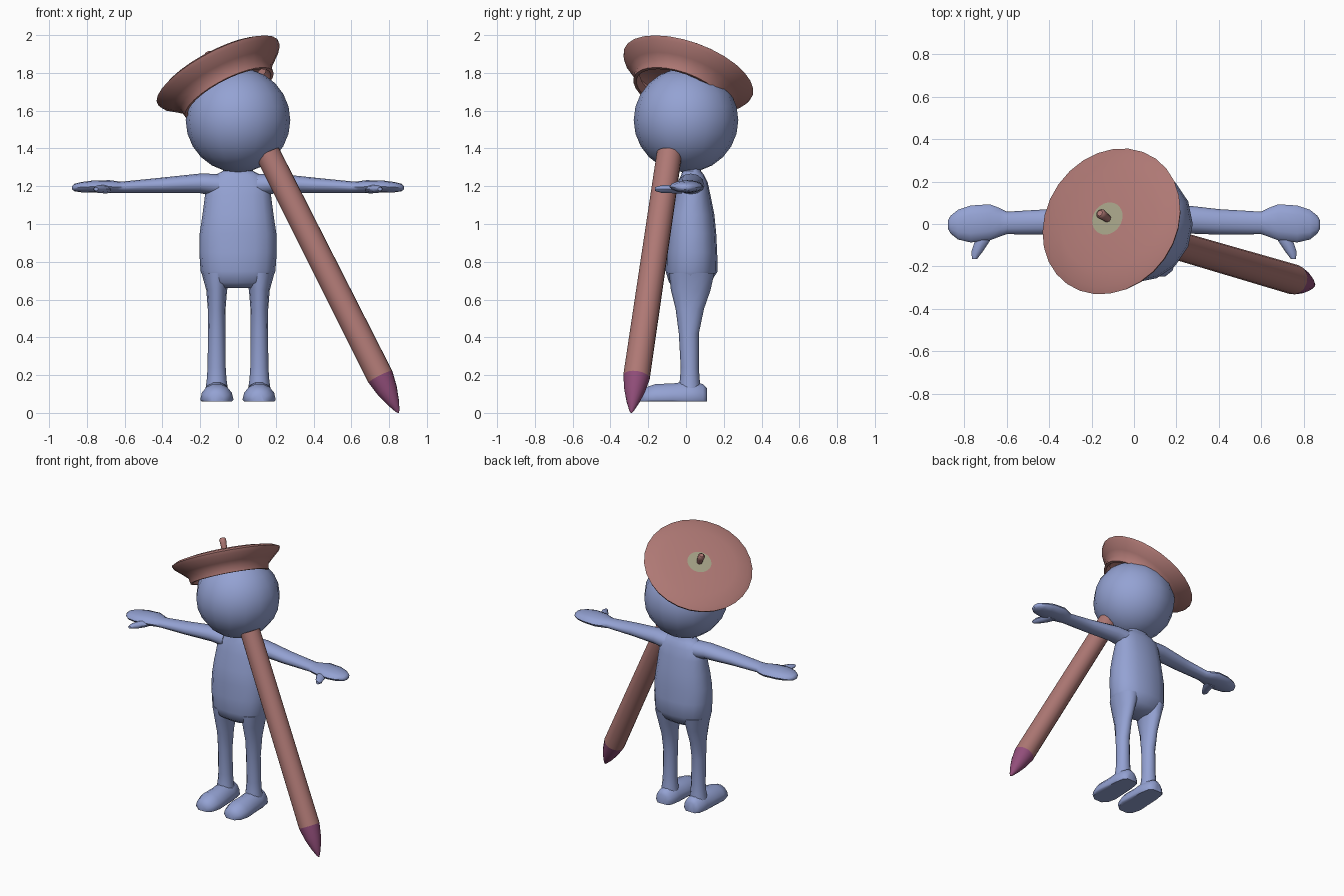
import bpy, bmesh, math
from mathutils import Vector, Matrix

if "Cube" in bpy.data.objects:
    bpy.data.objects.remove(bpy.data.objects["Cube"])


def material(name, rgb):
    m = bpy.data.materials.new(name)
    lin = [((c / 255 + 0.055) / 1.055) ** 2.4 for c in rgb]
    m.diffuse_color = (*lin, 1)
    m.use_nodes = True
    m.node_tree.nodes["Principled BSDF"].inputs["Base Color"].default_value = m.diffuse_color
    return m


BLUE = material("soft blue", (148, 162, 211))
ROSE = material("dusty rose", (174, 120, 116))
KHAKI = material("khaki", (163, 160, 133))
PLUM = material("plum", (146, 78, 122))


def finish(name, bm, mats, angle=50):
    bmesh.ops.recalc_face_normals(bm, faces=bm.faces)
    me = bpy.data.meshes.new(name)
    bm.to_mesh(me)
    bm.free()
    for m in mats:
        me.materials.append(m)
    ob = bpy.data.objects.new(name, me)
    bpy.context.collection.objects.link(ob)
    bpy.ops.object.select_all(action='DESELECT')
    ob.select_set(True)
    bpy.context.view_layer.objects.active = ob
    bpy.ops.object.shade_smooth_by_angle(angle=math.radians(angle))
    return ob


def loft(rings, axis='Z', n=16, caps=(True, True), power=1.0, floor=None):
    """Skin ellipses: each ring is (centre, radius_a, radius_b) across the axis."""
    bm = bmesh.new()
    loops = []
    for c, ra, rb in rings:
        loop = []
        for i in range(n):
            t = 2 * math.pi * i / n
            a = ra * math.copysign(abs(math.cos(t)) ** power, math.cos(t))
            b = rb * math.copysign(abs(math.sin(t)) ** power, math.sin(t))
            off = {'Z': (a, b, 0), 'X': (0, a, b), 'Y': (a, 0, b)}[axis]
            p = Vector(c) + Vector(off)
            if floor is not None:
                p.z = max(p.z, floor)
            loop.append(bm.verts.new(p))
        loops.append(loop)
    for l0, l1 in zip(loops, loops[1:]):
        for i in range(n):
            j = (i + 1) % n
            bm.faces.new((l0[i], l0[j], l1[j], l1[i]))
    for use, loop in zip(caps, (loops[0], loops[-1])):
        if use:
            bm.faces.new(loop)
    return bm


def mirrored(name, make):
    for side, s in (("right", 1), ("left", -1)):
        bm = make()
        bm.transform(Matrix.Diagonal((s, 1, 1, 1)))
        finish(f"{side}_{name}", bm, [BLUE])


def place(bm, origin, direction):
    q = Vector(direction).to_track_quat('Z', 'Y')
    bm.transform(Matrix.Translation(origin) @ q.to_matrix().to_4x4())


# head
bm = bmesh.new()
bmesh.ops.create_uvsphere(bm, u_segments=16, v_segments=12, radius=0.277)
bm.transform(Matrix.Translation((0, 0, 1.55)))
finish("head", bm, [BLUE])

# torso with neck: z, centre y, half width, half depth
torso = [(0.66, 0.02, 0.10, 0.07), (0.69, 0.02, 0.175, 0.11), (0.75, 0.03, 0.198, 0.138),
         (0.85, 0.03, 0.205, 0.135), (0.95, 0.03, 0.203, 0.13), (1.05, 0.03, 0.188, 0.12),
         (1.15, 0.035, 0.175, 0.095), (1.22, 0.035, 0.165, 0.08), (1.26, 0.035, 0.12, 0.06),
         (1.28, 0.03, 0.08, 0.05), (1.34, 0.02, 0.08, 0.05)]
finish("torso", loft([((0, y, z), a, b) for z, y, a, b in torso], power=0.85), [BLUE])

# legs: z, centre y, half width, half depth
leg = [(0.12, 0.02, 0.06, 0.06), (0.18, 0.02, 0.052, 0.052), (0.24, 0.02, 0.048, 0.048),
       (0.42, 0.015, 0.046, 0.053), (0.55, 0.02, 0.047, 0.075), (0.65, 0.025, 0.055, 0.105),
       (0.74, 0.03, 0.08, 0.12)]
mirrored("leg", lambda: loft([((0.113, y, z), a, b) for z, y, a, b in leg], n=12))

# feet: y, half width, half height, flattened on the sole
foot = [(0.112, 0.04, 0.06), (0.09, 0.065, 0.085), (0.02, 0.078, 0.10), (-0.07, 0.082, 0.088),
        (-0.16, 0.088, 0.085), (-0.22, 0.07, 0.065), (-0.248, 0.035, 0.035)]
mirrored("foot", lambda: loft([((0.112, y, 0.07), a, b) for y, a, b in foot],
                              axis='Y', n=14, floor=0.06))

# arms with flat hands: x, centre y, z, half depth, half height
arm = [(0.10, 0.03, 1.205, 0.07, 0.06), (0.20, 0.025, 1.215, 0.068, 0.052),
       (0.40, 0.01, 1.205, 0.06, 0.041), (0.60, 0.005, 1.195, 0.053, 0.031),
       (0.635, 0.008, 1.195, 0.068, 0.031), (0.68, 0.008, 1.198, 0.085, 0.034),
       (0.77, 0.0, 1.198, 0.087, 0.032), (0.83, -0.003, 1.195, 0.07, 0.027),
       (0.865, -0.003, 1.193, 0.042, 0.02), (0.878, -0.003, 1.192, 0.018, 0.01)]
mirrored("arm", lambda: loft([((x, y, z), a, b) for x, y, z, a, b in arm], axis='X', n=12))

# thumbs
thumb = [(-0.02, 0.70, 0.045, 0.024), (-0.08, 0.715, 0.035, 0.022),
         (-0.13, 0.74, 0.027, 0.02), (-0.165, 0.752, 0.012, 0.01)]
mirrored("thumb", lambda: loft([((x, y, 1.185), a, b) for y, x, a, b in thumb],
                               axis='Y', n=8))

# beret, turned about its tilted axis: radius, height
TILT = Vector((-0.44, 0.31, 0.84)).normalized()
CENTRE = Vector((-0.11, 0.015, 1.81))
profile = [(0.08, 0.035), (0.17, 0.03), (0.25, 0.022), (0.33, 0.008), (0.362, -0.008),
           (0.352, -0.03), (0.30, -0.075), (0.268, -0.105), (0.262, -0.145), (0.245, -0.145),
           (0.24, -0.10)]
bm = loft([((0, 0, h), r, r) for r, h in profile], n=28, caps=(True, False))
for f in bm.faces:  # patch in the middle of the crown
    f.material_index = 1 if f.calc_center_median().length < 0.06 else 0
place(bm, CENTRE, TILT)
finish("beret", bm, [ROSE, KHAKI])

# beret stalk
bm = loft([((0, 0, 0.03), 0.018, 0.018), ((0, 0, 0.08), 0.022, 0.022),
           ((0, 0, 0.105), 0.024, 0.024), ((0, 0, 0.117), 0.014, 0.014)], n=10)
place(bm, CENTRE, TILT)
finish("beret_stalk", bm, [ROSE])

# pencil: shaft and tip share one slanting axis
top, tip = Vector((0.158, -0.088, 1.372)), Vector((0.85, -0.29, 0.0))
axis, length = tip - top, (tip - top).length
base = length - 0.215
bm = loft([((0, 0, 0), 0.067, 0.067), ((0, 0, base), 0.071, 0.071)], n=16)
place(bm, top, axis)
finish("pencil_shaft", bm, [ROSE])
bm = loft([((0, 0, base), 0.071, 0.071), ((0, 0, base + 0.08), 0.056, 0.056),
           ((0, 0, base + 0.15), 0.034, 0.034), ((0, 0, base + 0.2), 0.013, 0.013),
           ((0, 0, length), 0.003, 0.003)], n=16)
place(bm, top, axis)
finish("pencil_tip", bm, [PLUM])
